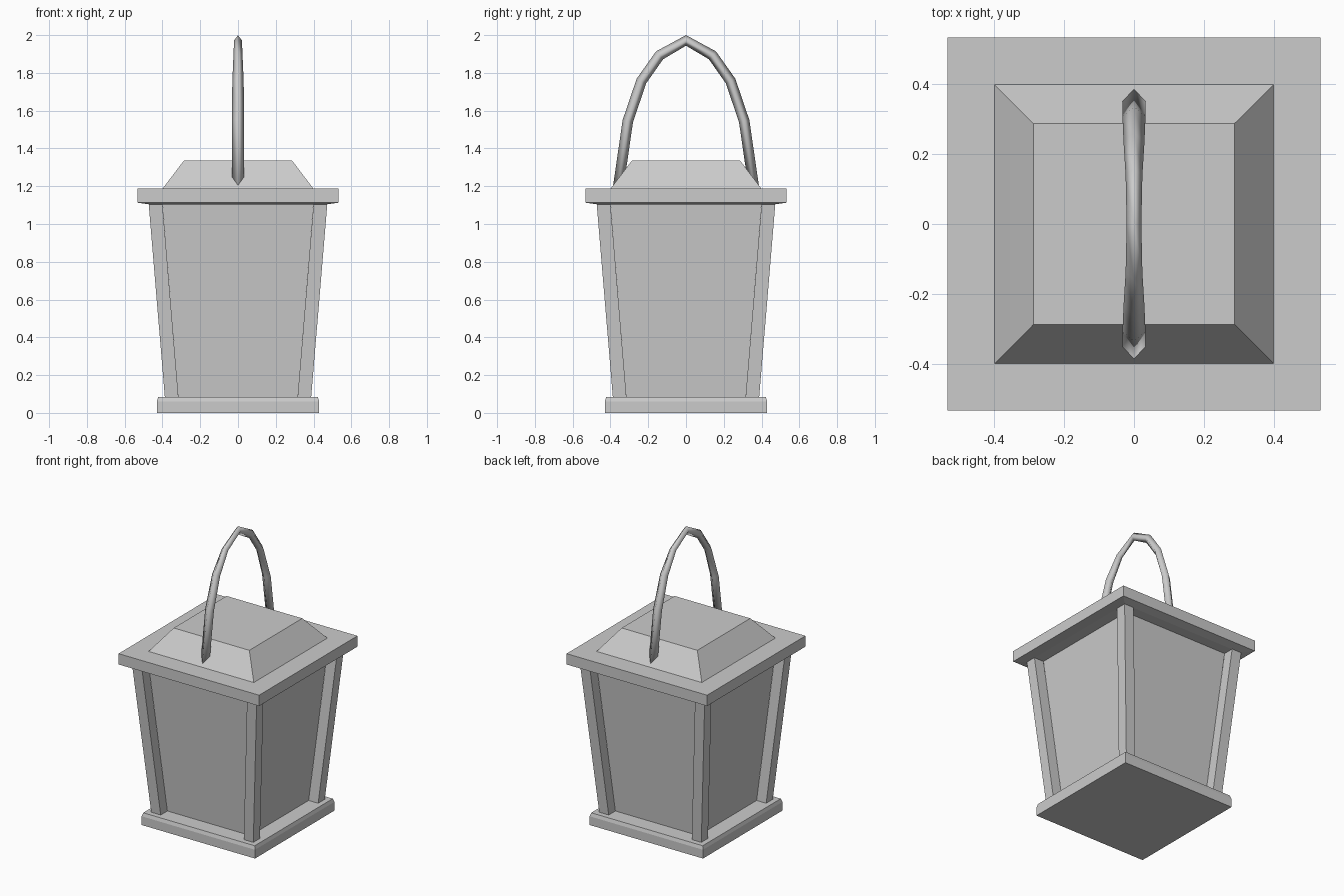
import bpy
import bmesh
from math import atan2, cos, sin
from mathutils import Vector

cube = bpy.data.objects.get("Cube")
if cube:
    bpy.data.objects.remove(cube, do_unlink=True)

# The single plain grey
grey = bpy.data.materials.new("plain_grey")
grey.use_nodes = True
colour = (0.6, 0.6, 0.6, 1)
grey.diffuse_color = colour
grey.node_tree.nodes["Principled BSDF"].inputs["Base Color"].default_value = colour


def loft(name, rings, smooth=False):
    """Skin a list of equal-length rings and cap both ends."""
    bm = bmesh.new()
    loops = [[bm.verts.new(p) for p in ring] for ring in rings]
    for low, high in zip(loops, loops[1:]):
        n = len(low)
        for i in range(n):
            j = (i + 1) % n
            bm.faces.new((low[i], low[j], high[j], high[i]))
    bm.faces.new(loops[0][::-1])
    bm.faces.new(loops[-1])
    bmesh.ops.recalc_face_normals(bm, faces=bm.faces)
    for face in bm.faces:
        face.smooth = smooth
    mesh = bpy.data.meshes.new(name)
    bm.to_mesh(mesh)
    bm.free()
    mesh.materials.append(grey)
    obj = bpy.data.objects.new(name, mesh)
    bpy.context.collection.objects.link(obj)
    return obj


def square(x0, x1, y0, y1, z):
    return [(x0, y0, z), (x1, y0, z), (x1, y1, z), (x0, y1, z)]


def stack(name, profile):
    """Square body from (half width, height) pairs."""
    return loft(name, [square(-h, h, -h, h, z) for h, z in profile])


stack("base", [(0.43, 0), (0.43, 0.06), (0.423, 0.083)])
stack("glass_body", [(0.315, 0.08), (0.40, 1.11)])
stack("lid_slab", [(0.47, 1.104), (0.533, 1.113), (0.533, 1.187)])
stack("lid_cap", [(0.40, 1.186), (0.287, 1.335)])

# Leaning corner posts
for sx, side in ((1, "left"), (-1, "right")):
    for sy, end in ((-1, "front"), (1, "back")):
        rings = [square(sx * a, sx * b, sy * a, sy * b, z)
                 for a, b, z in ((0.315, 0.387, 0.08), (0.40, 0.473, 1.108))]
        loft(f"{end}_{side}_post", rings)

# Arched handle: (y, z, half width across), mirrored about the middle
half = [(0.361, 1.18, 0.033), (0.308, 1.545, 0.033), (0.236, 1.757, 0.03),
        (0.14, 1.893, 0.024)]
path = half + [(0, 1.972, 0.021)] + [(-y, z, w) for y, z, w in reversed(half)]
rings = []
for i, (y, z, w) in enumerate(path):
    before, after = path[max(i - 1, 0)], path[min(i + 1, len(path) - 1)]
    angle = atan2(after[1] - before[1], after[0] - before[0])
    out = Vector((0, sin(angle), -cos(angle))) * 0.028
    across = Vector((w, 0, 0))
    centre = Vector((0, y, z))
    rings.append([centre + out, centre + across, centre - out, centre - across])
loft("handle", rings, smooth=True)
